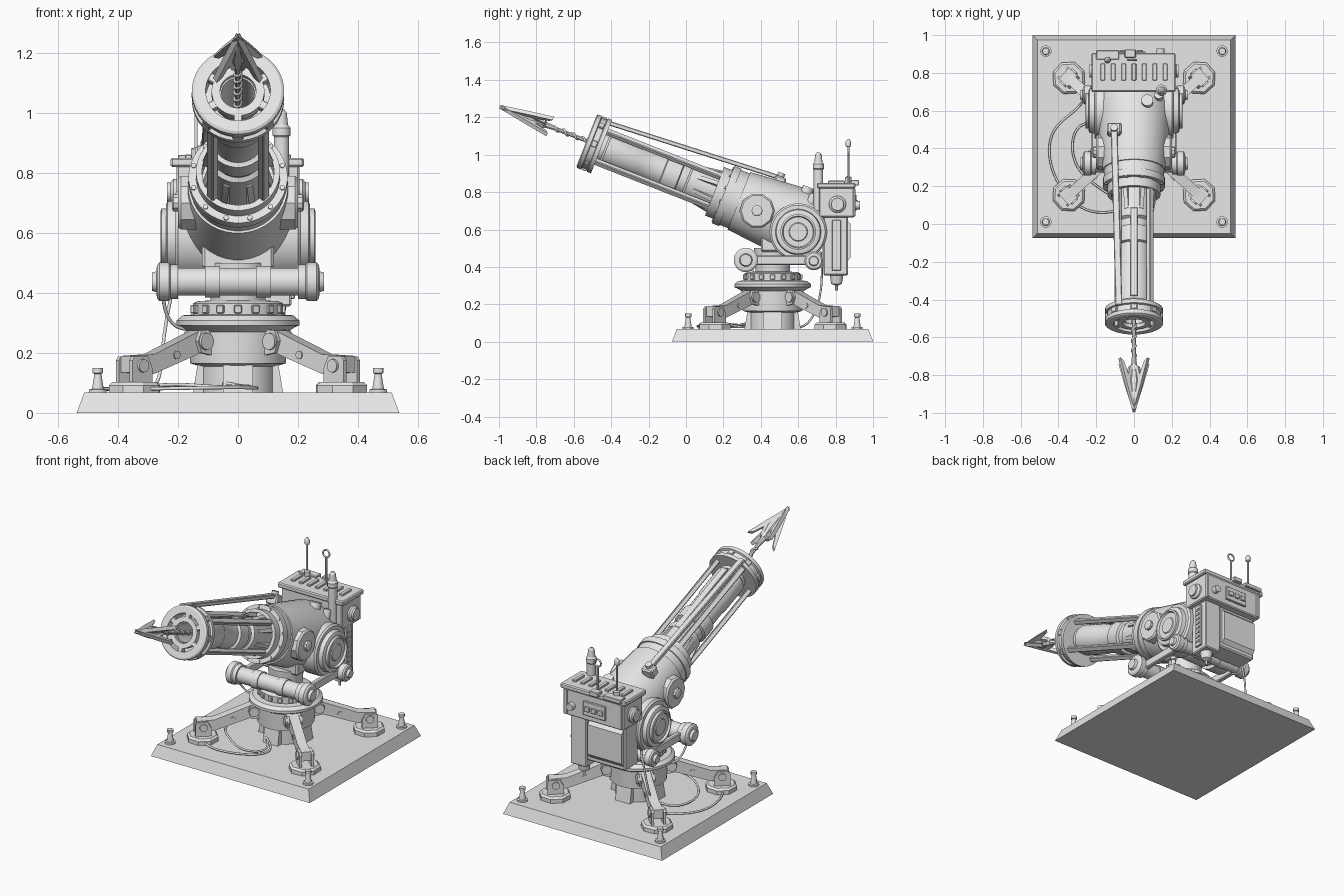
import bpy, bmesh, math
from math import radians, pi, cos, sin, atan2
from mathutils import Matrix, Vector

cube = bpy.data.objects.get("Cube")
if cube:
    bpy.data.objects.remove(cube)

GREY = (0.8, 0.8, 0.8, 1)
mat = bpy.data.materials.new("light_grey")
mat.use_nodes = True
mat.diffuse_color = GREY
next(n for n in mat.node_tree.nodes if n.type == 'BSDF_PRINCIPLED').inputs["Base Color"].default_value = GREY
meshes = []
I = Matrix.Identity(4)


def T(x, y, z):
    return Matrix.Translation((x, y, z))


def R(deg, axis):
    return Matrix.Rotation(radians(deg), 4, axis)


def finish(name, bm):
    bmesh.ops.recalc_face_normals(bm, faces=bm.faces)
    me = bpy.data.meshes.new(name)
    bm.to_mesh(me)
    bm.free()
    me.materials.append(mat)
    ob = bpy.data.objects.new(name, me)
    bpy.context.collection.objects.link(ob)
    meshes.append(ob)
    return ob


def boxes(name, size, mats, bevel=0.0):
    """One object holding a box of the given size at each matrix."""
    bm = bmesh.new()
    for m in mats:
        bmesh.ops.create_cube(bm, size=1, matrix=m @ Matrix.Diagonal((*size, 1)))
    if bevel:
        bmesh.ops.bevel(bm, geom=bm.edges[:], offset=bevel, segments=1, affect='EDGES')
    return finish(name, bm)


def span(name, x, y, z, bevel=0.0):
    """Box from its extents on each axis."""
    mid = T(*[(a + b) / 2 for a, b in (x, y, z)])
    return boxes(name, [b - a for a, b in (x, y, z)], [mid], bevel)


def lathe(name, profile, m=I, segs=32, closed=False):
    """Spin (radius, height) points about local z."""
    bm = bmesh.new()
    vs = [bm.verts.new((r, 0, h)) for r, h in profile]
    es = [bm.edges.new(p) for p in zip(vs, vs[1:])]
    if closed:
        es.append(bm.edges.new((vs[-1], vs[0])))
    bmesh.ops.spin(bm, geom=vs + es, cent=(0, 0, 0), axis=(0, 0, 1), angle=2 * pi, steps=segs)
    bmesh.ops.remove_doubles(bm, verts=bm.verts, dist=1e-4)
    bm.transform(m @ R(180 / segs, 'Z'))
    return finish(name, bm)


def rod(name, r, h0, h1, m=I, segs=20):
    return lathe(name, [(0, h0), (r, h0), (r, h1), (0, h1)], m, segs)


def prism(name, pts, thick, mats):
    """Outline in local x/z, thickness along local y."""
    bm = bmesh.new()
    for m in mats:
        f = bm.faces.new([bm.verts.new(m @ Vector((x, -thick / 2, z))) for x, z in pts])
        up = (m.to_3x3() @ Vector((0, thick, 0)))
        ext = bmesh.ops.extrude_face_region(bm, geom=[f], use_keep_orig=True)
        bmesh.ops.translate(bm, vec=up, verts=[v for v in ext["geom"] if isinstance(v, bmesh.types.BMVert)])
    return finish(name, bm)


def tube(name, pts, r, smooth=True):
    cu = bpy.data.curves.new(name, 'CURVE')
    cu.dimensions = '3D'
    cu.bevel_depth, cu.bevel_resolution, cu.resolution_u = r, 2, 8
    cu.use_fill_caps = True
    sp = cu.splines.new('NURBS' if smooth else 'POLY')
    sp.points.add(len(pts) - 1)
    for p, co in zip(sp.points, pts):
        p.co = (*co, 1)
    if smooth:
        sp.order_u, sp.use_endpoint_u = 4, True
    cu.materials.append(mat)
    ob = bpy.data.objects.new(name, cu)
    bpy.context.collection.objects.link(ob)


# --- base plate and corner pins
CY = 0.463
C = T(0, CY, 0)
q = math.sqrt(2)
lathe("base_plate", [(0, 0), (.538 * q, 0), (.512 * q, .068), (0, .068)], C, 4)
for sx in (-1, 1):
    for sy in (-1, 1):
        lathe("corner_pin", [(0, .068), (.03, .068), (.03, .078), (.02, .08), (.012, .13), (.018, .133),
                             (.018, .15), (0, .15)], C @ T(sx * .467, sy * .452, 0), 12)

# --- pedestal, flange and turntable
lathe("pedestal", [(0, .068), (.125, .068), (.125, .155), (.16, .165), (.165, .27), (.19, .285), (.205, .292),
                   (.205, .308), (.185, .325), (.15, .328), (.15, .365), (.135, .372), (.092, .375), (.1, .5), (0, .5)],
      C, 40)
boxes("turntable_teeth", (.014, .026, .028), [C @ R(i * 22.5, 'Z') @ T(.152, 0, .346) for i in range(16)], .003)
prism("pedestal_buttress", [(.1, .068), (.15, .068), (.135, .16), (.1, .16)], .1, [C @ R(i * 90, 'Z') for i in range(4)])

# --- four outrigger legs
for sx in (-1, 1):
    for sy in (-1, 1):
        L = C @ Matrix.Rotation(atan2(sy * .31, sx * .345), 4, 'Z')
        lathe("leg_pad", [(0, .066), (.09, .066), (.09, .092), (.078, .103), (0, .103)], L @ T(.464, 0, 0), 8)
        prism("leg_arm", [(.13, .2), (.13, .27), (.19, .275), (.4, .195), (.5, .19), (.5, .135), (.4, .13), (.19, .2)],
              .055, [L])
        prism("leg_clevis", [(.42, .1), (.51, .1), (.51, .175), (.5, .188), (.44, .188), (.42, .15)], .014,
              [L @ T(0, .034, 0), L @ T(0, -.034, 0)])
        prism("leg_bracket", [(.14, .19), (.2, .2), (.215, .24), (.2, .275), (.14, .28)], .014,
              [L @ T(0, .034, 0), L @ T(0, -.034, 0)])
        for x, z, r, w in ((.182, .238, .028, .05), (.465, .157, .022, .05), (.3, .193, .014, .032)):
            rod("leg_pivot", r, -w, w, L @ T(x, 0, z) @ R(90, 'X'), 14)

# --- cradle, cross rollers and side links
span("cradle", (-.12, .12), (.4, .65), (.48, .57), .01)
for y, z, r in ((.32, .437, .065), (.683, .432, .05)):
    k = r / .065
    half = [(0, 0), (.047 * k, 0), (.047 * k, .06), (.053 * k, .06), (.053 * k, .11), (.047 * k, .11), (.047 * k, .2),
            (.058 * k, .2), (.058 * k, .225), (.065 * k, .23), (.065 * k, .262), (.055 * k, .27), (.035 * k, .272),
            (.03 * k, .287), (0, .287)]
    for s in (-1, 1):
        lathe("cross_roller", half, T(0, y, z) @ R(s * 90, 'Y'), 24)
for s in (-1, 1):
    span("side_link", sorted((s * .195, s * .225)), (.32, .68), (.41, .46), .005)
    S = R(s * 90, 'Y')
    lathe("elevation_drum", [(0, .1), (.153, .1), (.153, .2), (.143, .21), (.122, .21), (.118, .235), (.108, .24),
                             (.095, .24), (.095, .255), (.085, .258), (.08, .245), (.05, .245), (.046, .25),
                             (0, .25)], T(0, .6, .587) @ S, 40)
    lathe("side_cap", [(0, .1), (.094, .1), (.094, .19), (.085, .2), (.03, .2), (.03, .215), (.022, .22),
                       (0, .22)], T(0, .38, .7) @ S, 10)

# --- gun body on the tilted axis (local z runs toward the muzzle)
B = T(0, .19, .79) @ R(68.5, 'X')
lathe("gun_body", [(0, -.6), (.1, -.595), (.16, -.57), (.19, -.52), (.198, -.45), (.166, -.1), (.158, -.1), (.158, -.05),
                   (.165, -.05), (.165, -.01), (.14, -.01), (.14, .04), (.12, .04), (.12, -.04), (0, -.04)], B, 40)
for i in range(12):
    rod("flange_bolt", .009, 0, .008, B @ R(i * 30 + 15, 'Z') @ T(.153, 0, -.012), 6)
prism("flange_fins", [(.085, 0), (.122, 0), (.122, .05), (.104, .15), (.085, .15)], .022,
      [B @ R(i * 45 + 22.5, 'Z') for i in range(8)])

# --- barrel with collars, and its cage rails
lathe("barrel", [(0, -.04), (.1, -.04), (.1, .19), (.085, .2), (.085, .24), (.1, .245), (.1, .33), (.085, .335),
                 (.085, .47), (.09, .48), (.09, .66), (.08, .67), (.08, .75), (.055, .75), (.055, .4), (0, .4)], B, 32)
boxes("cage_rails", (.028, .032, .68), [B @ R(45 + i * 90, 'Z') @ T(.121, 0, .36) for i in range(4)], .004)
boxes("barrel_top_strip", (.04, .012, .5), [B @ T(0, .096, .4)], .003)

# --- muzzle ring
lathe("muzzle_ring", [(.108, .69), (.154, .69), (.154, .712), (.143, .716), (.143, .745), (.154, .749), (.154, .77),
                      (.145, .776), (.108, .776)], B, 40, True)
lathe("muzzle_inner_ring", [(.06, .735), (.088, .735), (.088, .77), (.06, .77)], B, 32, True)
boxes("muzzle_spokes", (.04, .03, .03), [B @ R(30 + i * 60, 'Z') @ T(.098, 0, .754) for i in range(6)], .003)
boxes("muzzle_lugs", (.014, .035, .03), [B @ R(i * 45, 'Z') @ T(.146, 0, .731) for i in range(8)], .003)
lathe("muzzle_back_plate", [(.08, .69), (.13, .69), (.13, .7), (.08, .7)], B, 32, True)

# --- harpoon: barbed head, shaft and wound line
lathe("harpoon_core", [(0, 1.274), (.034, 1.1), (.02, 1.03), (.011, .95), (.011, .4), (0, .4)], B, 8)
prism("harpoon_barbs", [(0, 1.274), (.05, 1.12), (.09, .985), (.068, 1.0), (.04, 1.07), (.03, 1.02), (0, 1.0)], .022,
      [B @ R(a, 'Z') for a in (31, 149, 211, 329)])
tube("harpoon_line", [B @ Vector((.012 * cos(i * .9), .012 * sin(i * .9), .45 + i * .008)) for i in range(65)], .006)

# --- tension bar along the top and small body fittings
a, b = Vector((-.08, -.43, 1.175)), Vector((-.105, .5, .878))
aim = (b - a).to_track_quat('Z', 'Y').to_matrix().to_4x4()
boxes("tension_bar", (.036, .024, (b - a).length), [Matrix.Translation((a + b) / 2) @ aim], .004)
boxes("tension_anchor", (.075, .06, .06), [T(-.105, .5, .855) @ R(-21.5, 'X')], .008)
rod("anchor_bolt", .02, 0, .035, T(-.105, .5, .87) @ R(-21.5, 'X'), 12)
rod("body_cap", .032, .17, .205, B @ T(.07, 0, -.42) @ R(-90, 'X'), 16)
rod("body_plug", .022, .12, .18, B @ T(.13, 0, -.46) @ R(-90, 'X'), 12)

# --- rear equipment box: upper housing, tall column and shorter cabinet
span("upper_box", (-.205, .205), (.71, .9), (.665, .825), .006)
span("box_lid", (-.225, .22), (.70, .905), (.82, .85), .006)
span("tall_column", (.07, .178), (.735, .865), (.355, .67), .006)
span("rear_cabinet", (-.19, .07), (.73, .86), (.4, .67), .008)
prism("rear_hatch", [(.85, .415), (.88, .45), (.88, .63), (.85, .66)], .23, [T(-.065, 0, 0) @ R(90, 'Z')])
boxes("lid_grille", (.024, .09, .016), [T(-.165 + i * .055, .805, .853) for i in range(7)], .003)
span("lid_rear_strip", (-.2, -.08), (.87, .92), (.835, .86), .003)
span("lid_small_box", (-.05, .01), (.88, .925), (.835, .865), .004)
span("rear_panel", (-.09, .06), (.89, .912), (.7, .785), .003)
boxes("panel_buttons", (.035, .02, .03), [T(x, .91, .742) for x in (-.06, -.015, .03)], .003)
boxes("box_corner_straps", (.024, .02, .15), [T(x, .895, .745) for x in (-.185, .185)], .003)
rod("rear_lamp", .022, 0, .04, T(.14, .89, .73) @ R(-90, 'X'), 14)
for s in (-1, 1):
    S = R(s * 90, 'Y')
    lathe("box_side_dial", [(0, .2), (.046, .2), (.046, .215), (.034, .225), (.034, .236), (0, .236)], T(0, .81, .735) @ S, 16)
span("box_side_rail", (.17, .19), (.78, .83), (.38, .65), .003)
boxes("rail_slot_ribs", (.012, .03, .012), [T(.19, .805, .41 + i * .03) for i in range(8)])
lathe("hose_nozzle", [(0, .275), (.008, .275), (.008, .3), (.03, .31), (.04, .37), (0, .37)], T(.125, .805, 0), 12)

# --- canister and antennas on the lid
lathe("canister", [(0, .7), (.026, .7), (.026, .92), (.03, .925), (.03, .95), (.022, .96), (.018, 1.0), (.008, 1.012),
                   (0, 1.012)], T(.145, .708, 0), 16)
lathe("ball_antenna", [(0, .84), (.018, .84), (.018, .88), (.006, .885), (.006, 1.04), (.014, 1.045), (.016, 1.06),
                       (.014, 1.072), (.004, 1.085), (0, 1.085)], T(-.14, .868, 0), 12)
rod("ring_antenna_mast", .006, .84, 1.0, T(-.01, .868, 0), 8)
ring = [Vector((-.01 + .022 * sin(i * pi / 8), .868, 1.02 - .022 * cos(i * pi / 8))) for i in range(17)]
tube("ring_antenna_loop", ring, .005, False)

# --- cables hanging and coiled on the right side
tube("ground_cable", [(-.2, .72, .48), (-.25, .74, .3), (-.25, .68, .1), (-.3, .6, .07), (-.46, .5, .08),
                      (-.45, .26, .08), (-.28, .05, .08), (-.08, .06, .085), (.08, .14, .085), (.07, .26, .08),
                      (-.05, .33, .1)], .006)
tube("inner_cable", [(-.12, .52, .09), (-.26, .56, .085), (-.34, .48, .085), (-.32, .3, .085),
                     (-.2, .2, .1), (-.05, .1, .08), (.1, .2, .09), (-.05, .34, .09)], .006)
tube("roller_cable", [(-.25, .34, .41), (-.25, .38, .34), (-.23, .4, .28), (-.17, .43, .28)], .006)

# --- smooth rounded parts, keep edges sharp
bpy.ops.object.select_all(action='DESELECT')
for ob in meshes:
    ob.select_set(True)
bpy.context.view_layer.objects.active = meshes[0]
bpy.ops.object.shade_smooth_by_angle(angle=radians(30))
